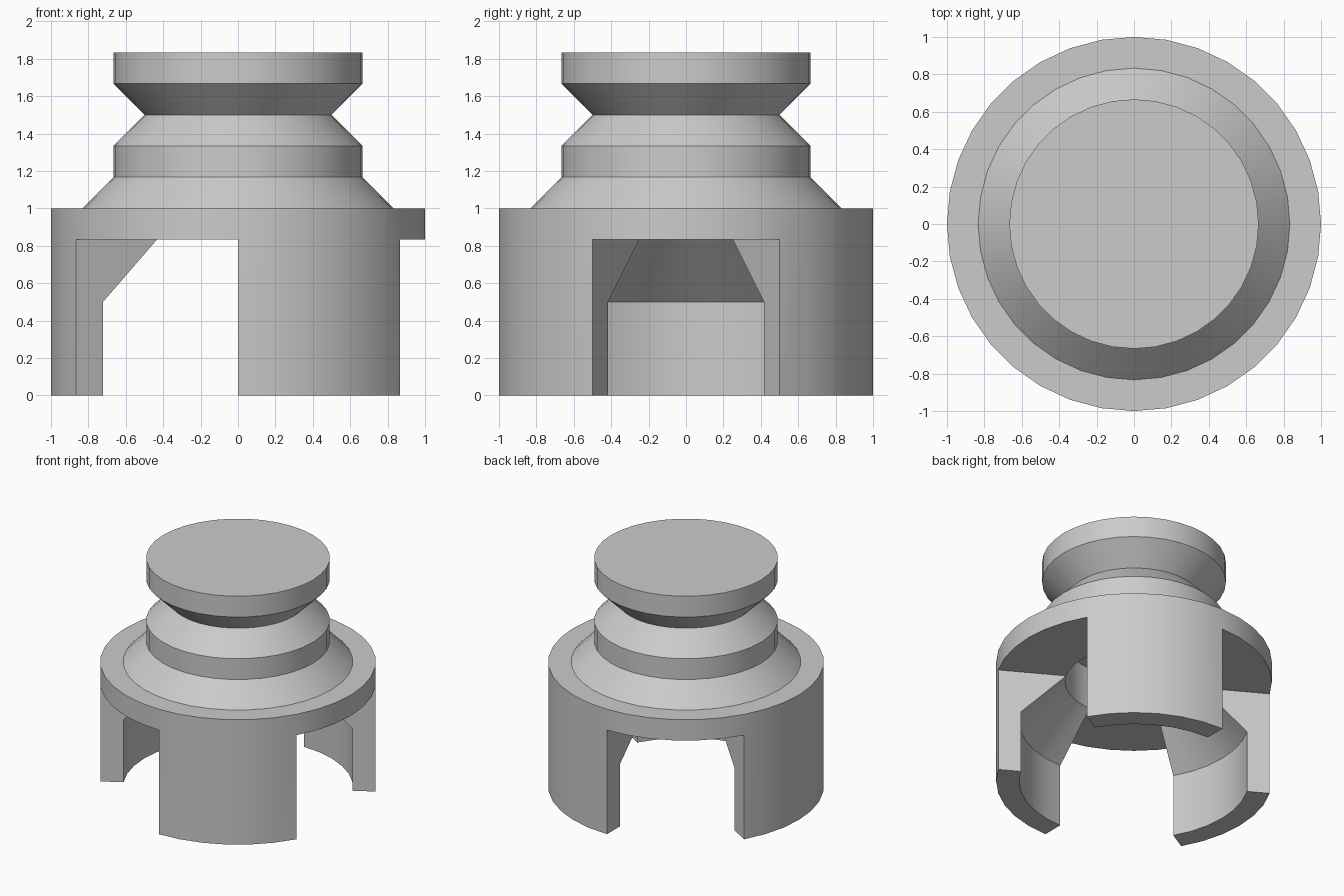
import bpy, bmesh
from math import cos, sin, radians

cube = bpy.data.objects.get("Cube")
if cube:
    bpy.data.objects.remove(cube, do_unlink=True)

U = 1 / 6      # design unit
STEP = 10      # degrees per sector

# Single grey material
grey = bpy.data.materials.new("plain_grey")
grey.use_nodes = True
colour = (0.6, 0.6, 0.6, 1)
grey.diffuse_color = colour
grey.node_tree.nodes["Principled BSDF"].inputs["Base Color"].default_value = colour

# Profiles as (radius, height) in design units
KNOB = [(6, 5), (6, 6), (5, 6), (4, 7), (4, 8), (3, 9), (4, 10), (4, 11), (0, 11)]
CAVITY = [(0, 7), (3, 7), (3, 5)]
LEG = [(3, 5), (5, 3), (5, 0), (6, 0), (6, 5)]
UNDERSIDE = [(3, 5), (6, 5)]


def point(p, deg):
    a = radians(deg)
    return (p[0] * U * cos(a), p[0] * U * sin(a), p[1] * U)


def sweep(bm, profile, start, end):
    """Turn an open profile about z between two angles."""
    for deg in range(start, end, STEP):
        for p, q in zip(profile, profile[1:]):
            corners = [point(p, deg), point(p, deg + STEP),
                       point(q, deg + STEP), point(q, deg)]
            if p[0] == 0:
                corners.pop(1)
            elif q[0] == 0:
                corners.pop(2)
            bm.faces.new([bm.verts.new(c) for c in corners])


bm = bmesh.new()

# Stepped knob, flange and inner socket
sweep(bm, KNOB, 0, 360)
sweep(bm, CAVITY, 0, 360)

# Three legs with gaps of equal width between them
for start in (30, 150, 270):
    sweep(bm, LEG, start, start + 60)
    sweep(bm, UNDERSIDE, start + 60, start + 120)
    for deg in (start, start + 60):
        bm.faces.new([bm.verts.new(point(p, deg)) for p in LEG])

bmesh.ops.remove_doubles(bm, verts=bm.verts, dist=0.0001)
bmesh.ops.recalc_face_normals(bm, faces=bm.faces)

mesh = bpy.data.meshes.new("legged_knob")
bm.to_mesh(mesh)
bm.free()
mesh.materials.append(grey)
knob = bpy.data.objects.new("legged_knob", mesh)
bpy.context.collection.objects.link(knob)

# Smooth round walls, sharp profile corners
bpy.ops.object.select_all(action="DESELECT")
knob.select_set(True)
bpy.context.view_layer.objects.active = knob
bpy.ops.object.shade_smooth_by_angle(angle=radians(30))
